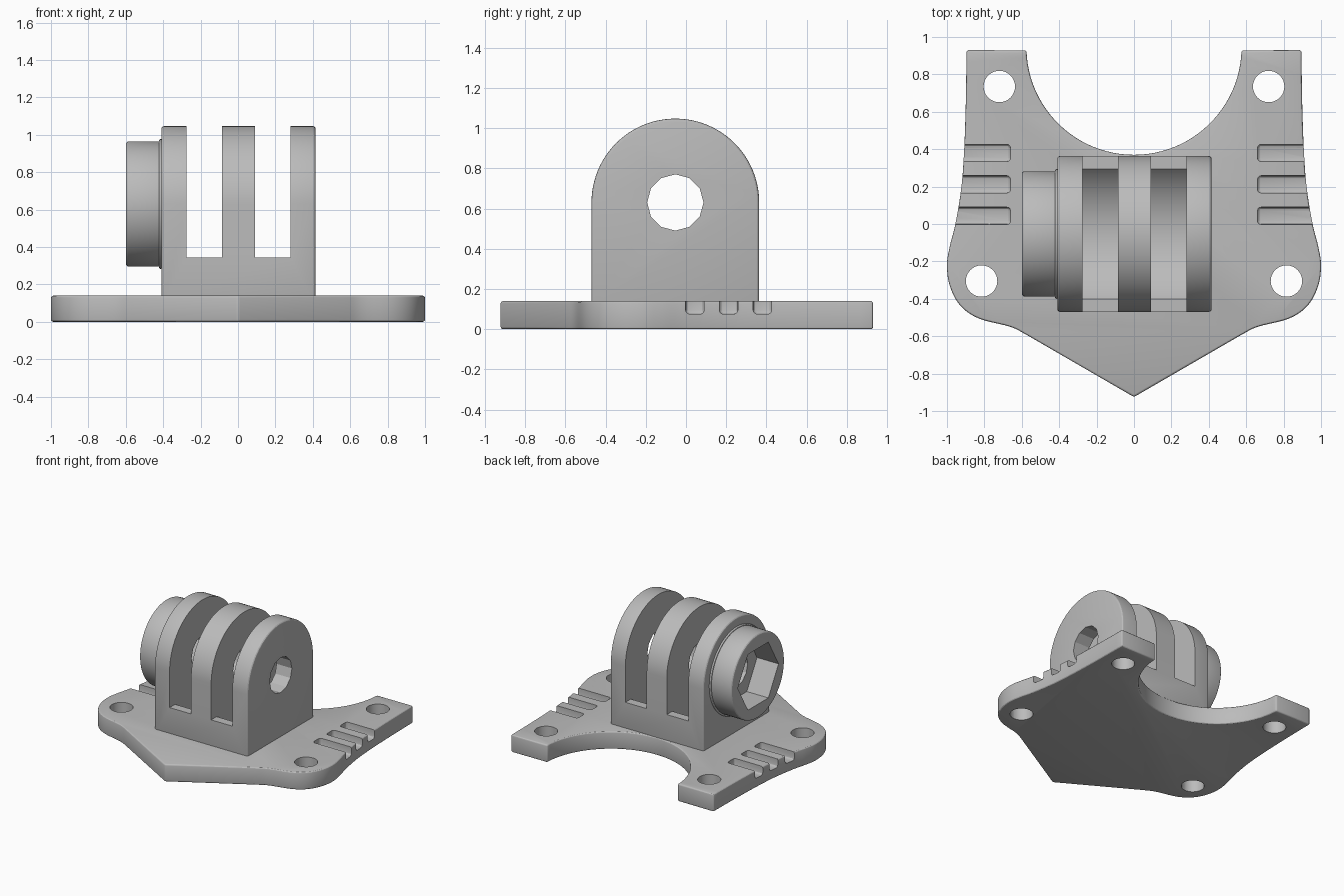
import bpy
import bmesh
from math import cos, sin, pi, asin
from mathutils import Vector

cube = bpy.data.objects.get("Cube")
if cube:
    bpy.data.objects.remove(cube, do_unlink=True)

GREY = (0.5, 0.5, 0.5, 1)
plastic = bpy.data.materials.new("grey plastic")
plastic.use_nodes = True
plastic.diffuse_color = GREY
plastic.node_tree.nodes["Principled BSDF"].inputs["Base Color"].default_value = GREY


def prism(name, outline, axis, start, end, bevel=0.0):
    """Extrude a 2D outline along x (outline in y, z) or z (outline in x, y)."""
    bm = bmesh.new()
    place = (lambda a, b: (start, a, b)) if axis == "x" else (lambda a, b: (a, b, start))
    face = bm.faces.new([bm.verts.new(place(a, b)) for a, b in outline])
    shift = Vector((1, 0, 0) if axis == "x" else (0, 0, 1)) * (end - start)
    new = bmesh.ops.extrude_face_region(bm, geom=[face])["geom"]
    bmesh.ops.translate(bm, vec=shift, verts=[v for v in new if isinstance(v, bmesh.types.BMVert)])
    bmesh.ops.recalc_face_normals(bm, faces=bm.faces)
    mesh = bpy.data.meshes.new(name)
    bm.to_mesh(mesh)
    bm.free()
    mesh.materials.append(plastic)
    obj = bpy.data.objects.new(name, mesh)
    bpy.context.collection.objects.link(obj)
    if bevel:
        mod = obj.modifiers.new("rounded edges", "BEVEL")
        mod.width, mod.segments = bevel, 3
        mod.limit_method, mod.angle_limit = "ANGLE", 0.7
        apply(obj, mod)
    return obj


def apply(obj, mod):
    bpy.ops.object.select_all(action="DESELECT")
    bpy.context.view_layer.objects.active = obj
    obj.select_set(True)
    bpy.ops.object.modifier_apply(modifier=mod.name)


def cut(obj, cutter):
    cutter.hide_render = True
    mod = obj.modifiers.new("cut", "BOOLEAN")
    mod.operation, mod.solver, mod.object = "DIFFERENCE", "EXACT", cutter
    apply(obj, mod)
    bpy.data.objects.remove(cutter, do_unlink=True)


def arc(center, radius, first, last, count):
    return [(center[0] + radius * cos(first + (last - first) * i / count),
             center[1] + radius * sin(first + (last - first) * i / count))
            for i in range(count + 1)]


def ring(center, radius, count):
    return arc(center, radius, 0, 2 * pi, count)[:-1]


def smooth_path(points, steps=5):
    """Catmull-Rom curve through the points."""
    p = [Vector(q) for q in points]
    p = [2 * p[0] - p[1]] + p + [2 * p[-1] - p[-2]]
    path = []
    for a, b, c, d in zip(p, p[1:], p[2:], p[3:]):
        for i in range(steps):
            t = i / steps
            path.append(tuple(0.5 * (2 * b + (c - a) * t + (2 * a - 5 * b + 4 * c - d) * t ** 2
                                     + (3 * b - a - 3 * c + d) * t ** 3)))
    return path + [tuple(p[-2])]


def rect(a0, b0, a1, b1):
    return [(a0, b0), (a1, b0), (a1, b1), (a0, b1)]


# Base plate: pointed front, flared sides, round bay at the back
side = smooth_path([(0.57, -0.595), (0.66, -0.55), (0.83, -0.505), (0.93, -0.435),
                    (0.985, -0.33), (1.0, -0.22), (0.985, -0.12), (0.955, 0.0),
                    (0.925, 0.18), (0.91, 0.36), (0.9, 0.62), (0.895, 0.93)])
bay = arc((0, 0.945), 0.575, -0.03, -pi + 0.03, 48)
outline = [(0, -0.925)] + side + bay + [(-x, y) for x, y in reversed(side)]
base = prism("base_plate", outline, "z", 0, 0.14, 0.012)

# Screw holes and side grooves
for s in (-1, 1):
    for x, y in ((0.72, 0.735), (0.815, -0.305)):
        cut(base, prism("hole_cutter", ring((s * x, y), 0.084, 32), "z", -0.1, 0.3))
    for i in range(3):
        y = i * 0.168
        groove = rect(y - 0.002, 0.075, y + 0.09, 0.3)
        cut(base, prism("groove_cutter", groove, "x", s * 0.66, s * 1.2, 0.02))

# Hinge block with a rounded top, slotted into three prongs
PIVOT = (-0.053, 0.63)
R = 0.417
profile = arc(PIVOT, R, 0, pi, 48) + [(PIVOT[0] - R, 0.1), (PIVOT[0] + R, 0.1)]
prongs = prism("hinge_prongs", profile, "x", -0.41, 0.415, 0.016)

# Slots have a flat lip at each end and a hollow round floor
LIP, CLEAR = 0.345, 0.45
dip = asin((PIVOT[1] - LIP) / CLEAR)
slot = [(-1, 1.3), (-1, LIP)] + arc(PIVOT, CLEAR, pi + dip, 2 * pi - dip, 32) + [(1, LIP), (1, 1.3)]
for x0, x1 in ((-0.275, -0.085), (0.092, 0.28)):
    cut(prongs, prism("slot_cutter", slot, "x", x0, x1))
cut(prongs, prism("bolt_cutter", ring(PIVOT, 0.14, 12), "x", -1, 1))

# Nut holder with a hexagonal pocket and a small flare at its root
holder = prism("nut_holder", ring(PIVOT, 0.335, 64), "x", -0.6, -0.405, 0.016)
flare = prism("nut_holder_flare", ring(PIVOT, 0.347, 64), "x", -0.422, -0.405, 0.01)
for part in (holder, flare):
    cut(part, prism("hex_cutter", ring(PIVOT, 0.257, 6), "x", -0.8, -0.3))

# Smooth shading with crisp edges
for obj in (base, prongs, holder, flare):
    bpy.ops.object.select_all(action="DESELECT")
    bpy.context.view_layer.objects.active = obj
    obj.select_set(True)
    bpy.ops.object.shade_smooth_by_angle(angle=0.5)
